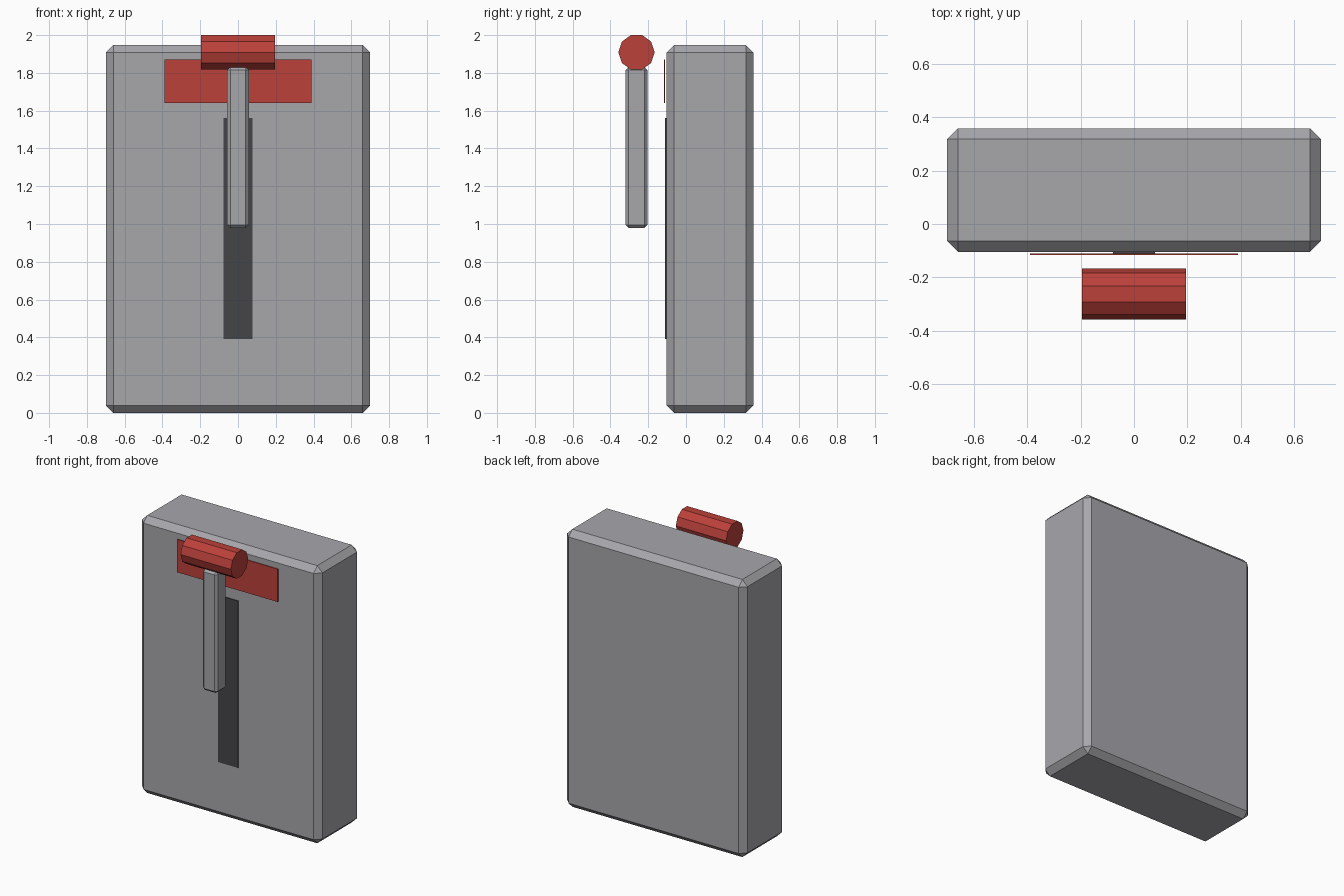
import bpy
import math

default = bpy.data.objects.get("Cube")
if default:
    bpy.data.objects.remove(default, do_unlink=True)


def make_material(name, rgb):
    mat = bpy.data.materials.new(name)
    mat.use_nodes = True
    color = (*rgb, 1.0)
    mat.diffuse_color = color
    for node in mat.node_tree.nodes:
        if node.type == "BSDF_PRINCIPLED":
            node.inputs["Base Color"].default_value = color
    return mat


grey = make_material("grey_metal", (0.39, 0.385, 0.41))
red = make_material("red_paint", (0.50, 0.052, 0.042))
dark = make_material("dark_slot", (0.06, 0.058, 0.065))


def box(name, x_half, y_range, z_range, mat, bevel=0.0):
    """Box centred on x, with an optional single-segment chamfer."""
    (y0, y1), (z0, z1) = y_range, z_range
    bpy.ops.mesh.primitive_cube_add(size=1, location=(0, (y0 + y1) / 2, (z0 + z1) / 2))
    obj = bpy.context.object
    obj.name = name
    obj.scale = (2 * x_half, y1 - y0, z1 - z0)
    bpy.ops.object.transform_apply(location=False, rotation=False, scale=True)
    obj.data.materials.append(mat)
    if bevel:
        mod = obj.modifiers.new("chamfer", "BEVEL")
        mod.width = bevel
        mod.segments = 1
    return obj


# Housing with chamfered edges
box("housing", 0.70, (-0.104, 0.358), (0, 1.947), grey, 0.04)

# Painted plates on the front
box("lever_slot", 0.078, (-0.111, -0.103), (0.39, 1.56), dark)
box("red_label", 0.39, (-0.117, -0.110), (1.64, 1.87), red)

# Lever stem standing clear of the housing
box("lever_stem", 0.057, (-0.32, -0.204), (0.98, 1.83), grey, 0.016)

# Ten-sided grip lying across the lever, flat side up
bpy.ops.mesh.primitive_cylinder_add(
    vertices=10, radius=0.096, depth=0.39,
    location=(0, -0.262, 1.909), rotation=(0, math.pi / 2, 0))
grip = bpy.context.object
grip.name = "lever_grip"
bpy.ops.object.transform_apply(location=False, rotation=True, scale=False)
grip.data.materials.append(red)
